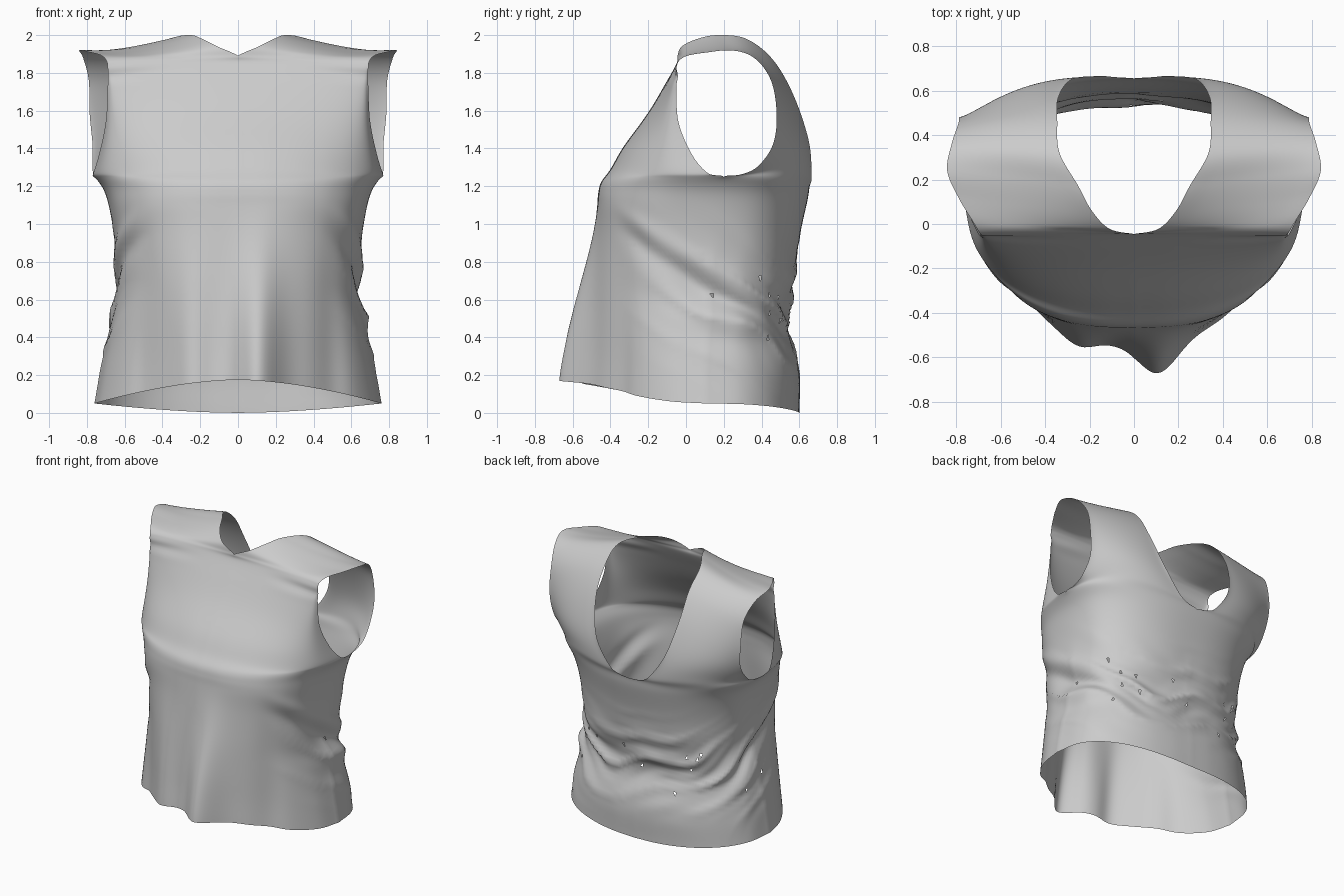
import bpy, bmesh, math, random
from mathutils import Vector, noise

if "Cube" in bpy.data.objects:
    bpy.data.objects.remove(bpy.data.objects["Cube"])

K, SUB = 7, 8          # control columns per half, subdivisions per span


def body_row(w, zs, ys, zc, yc, n):
    """Half cross-section from centre line (zc, yc) round to the side (w, ys, zs)."""
    pts = []
    for i in range(K):
        a = math.pi / 2 * (i / (K - 1)) ** 1.2
        s = math.sin(a) ** (2 / n)
        c = max(math.cos(a), 0) ** (2 / n)
        pts.append(Vector((w * s, ys + (yc - ys) * c, zc + (zs - zc) * s ** 1.7)))
    return pts


def strap_row(inner, mid, outer):
    """Strap section from neckline to armhole through a middle point."""
    p, q, r = Vector(inner), Vector(mid), Vector(outer)
    pts = []
    for i in range(K):
        t = i / (K - 1)
        pts.append(p * (2 * (t - .5) * (t - 1)) + q * (4 * t * (1 - t)) + r * (2 * t * (t - .5)))
    return pts


def spline(pts):
    """Catmull-Rom curve through the points."""
    e = [pts[0] * 2 - pts[1]] + pts + [pts[-1] * 2 - pts[-2]]
    out = []
    for i in range(1, len(e) - 2):
        a, b, c, d = e[i - 1:i + 3]
        for k in range(SUB):
            t = k / SUB
            out.append((b * 2 + (c - a) * t + (a * 2 - b * 5 + c * 4 - d) * t ** 2
                        + (b * 3 - a - c * 3 + d) * t ** 3) * .5)
    return out + [pts[-1].copy()]


# torso: half width, side z, side y, front z, front y, back z, back y, front fullness
torso = [
    (.76, .05, .10, .175, -.545, .00, .60, 1.85),
    (.725, .25, .10, .33, -.53, .24, .60, 1.95),
    (.685, .46, .12, .53, -.515, .48, .54, 2.15),
    (.645, .66, .13, .72, -.50, .68, .575, 2.4),
    (.66, .92, .14, .96, -.48, .92, .60, 2.5),
    (.69, 1.10, .16, 1.09, -.47, 1.08, .635, 2.6),
    (.72, 1.19, .185, 1.16, -.465, 1.15, .65, 2.5),
    (.765, 1.25, .20, 1.22, -.45, 1.20, .655, 2.35),
]
# front chest up to the collar fold
chest = [
    (.765, 1.27, .115, 1.29, -.40, 2.3),
    (.735, 1.37, .03, 1.41, -.33, 2.3),
    (.70, 1.54, -.04, 1.59, -.20, 2.5),
    (.69, 1.72, -.05, 1.75, -.105, 2.6),
    (.69, 1.83, -.045, 1.85, -.05, 2.5),
]
# straps: neckline, middle, armhole
straps = [
    ((0, -.045, 1.89), (.36, -.03, 1.88), (.70, -.03, 1.87)),
    ((.11, -.022, 1.94), (.43, .0, 1.90), (.73, .02, 1.895)),
    ((.19, .06, 1.98), (.49, .08, 1.92), (.79, .12, 1.91)),
    ((.25, .17, 2.0), (.55, .21, 1.935), (.84, .24, 1.92)),
    ((.335, .32, 1.98), (.58, .34, 1.925), (.82, .36, 1.88)),
    ((.345, .46, 1.87), (.58, .46, 1.82), (.79, .45, 1.76)),
    ((.34, .57, 1.68), (.57, .55, 1.63), (.785, .48, 1.58)),
    ((.28, .65, 1.44), (.55, .60, 1.44), (.77, .46, 1.42)),
    ((.16, .665, 1.26), (.52, .595, 1.32), (.77, .38, 1.305)),
    ((.08, .66, 1.215), (.53, .58, 1.27), (.767, .29, 1.262)),
]
rows = [body_row(w, zs, ys, zf, yf, n) for w, zs, ys, zf, yf, zb, yb, n in torso]
rows += [body_row(*r) for r in chest]
rows += [strap_row(*r) for r in straps]
rows += [body_row(w, zs, ys, zb, yb, 2.4) for w, zs, ys, zf, yf, zb, yb, n in reversed(torso)]

# dense grid, first across then along the garment
across = [spline(r) for r in rows]
cols = [spline([r[j] for r in across]) for j in range(len(across[0]))]
nv = len(cols[0])
for i in range((len(torso) - 1) * SUB + 1):      # close the side seam
    cols[-1][nv - 1 - i] = cols[-1][i].copy()
# keep the centre line at x = 0 beside the neck opening
for i in range(nv):
    body = i <= (len(torso) + len(chest)) * SUB or i >= nv - 1 - (len(torso) - 1) * SUB
    cols[0][i].x = 0 if body else max(cols[0][i].x, 0)


def smooth(a, b, v):
    t = min(max((v - a) / (b - a), 0), 1)
    return t * t * (3 - 2 * t)


def bump(v, c, w):
    return math.exp(-((v - c) / w) ** 2)


def drape(p):
    """Hanging folds at the front, bunched creases round the sides and back."""
    x, y, z = p
    low = smooth(1.15, .15, z)
    front = smooth(-.15, -.38, y)
    fold = .135 * bump(x, .11, .12) + .05 * bump(x, -.25, .10) - .03 * bump(abs(x), .50, .09)
    p = p + Vector((0, -fold * low * front, 0))
    out = Vector((x, y - .05, 0)).normalized()
    area = bump(z, .52 - .35 * min(y - .3, 0), .24) * smooth(-.4, .35, y)
    warp = noise.noise(Vector((x * 2.2, y * 2.2, z * 2.5 + 3)))
    phase = z + .62 * y + .13 * x - .12 * x * x + .14 * warp
    crease = (1 - abs(math.sin(phase * 14))) ** 1.5 - .4
    detail = noise.noise(Vector((x * 4, y * 4, phase * 12)))
    p = p + out * area * (.028 * crease * (1 + warp) + .022 * detail)
    # drag lines from the bust down to the lower side
    drag = z + .62 * y + .04 * warp
    sides = smooth(.35, .55, abs(x)) * smooth(-.42, -.2, y) * smooth(.5, .2, y)
    p = p + out * sides * (.012 * bump(drag, .83, .05) - .016 * bump(drag, .73, .05))
    # drag lines under the collar
    p.y += .008 * bump(z, 1.80, .05) * math.sin(z * 45 + abs(x) * 5) * smooth(.2, .6, abs(x)) * smooth(.1, -.02, y)
    return p


# cloth sheet, both halves
bm = bmesh.new()
for side in (1, -1):
    g = [[bm.verts.new((p.x * side, p.y, p.z)) for p in c] for c in cols]
    for j in range(len(g) - 1):
        for i in range(nv - 1):
            q = [g[j][i], g[j + 1][i], g[j + 1][i + 1], g[j][i + 1]]
            bm.faces.new(q if side == 1 else q[::-1])
bmesh.ops.remove_doubles(bm, verts=bm.verts, dist=.0008)

# relax the cloth around the armpits and upper back, then drape it
loose = [v for v in bm.verts if not v.is_boundary and v.co.z > .8]
for _ in range(40):
    new = []
    for v in loose:
        k = .5 * smooth(-.32, .1, v.co.y) * smooth(.8, 1.0, v.co.z) * smooth(1.75, 1.5, v.co.z)
        mean = sum((e.other_vert(v).co for e in v.link_edges), Vector()) / len(v.link_edges)
        new.append(v.co.lerp(mean, k))
    for v, co in zip(loose, new):
        v.co = co
for v in bm.verts:
    v.co = drape(v.co)
bmesh.ops.triangulate(bm, faces=bm.faces)

# small tears in the creased area
random.seed(4)
worn = [f for f in bm.faces if .38 < f.calc_center_median().z < .72
        and f.calc_center_median().y > .05]
bmesh.ops.delete(bm, geom=random.sample(worn, 16), context='FACES')

mesh = bpy.data.meshes.new("tank_top")
bm.to_mesh(mesh)
bm.free()
top = bpy.data.objects.new("tank_top", mesh)
bpy.context.collection.objects.link(top)
for f in mesh.polygons:
    f.use_smooth = True
